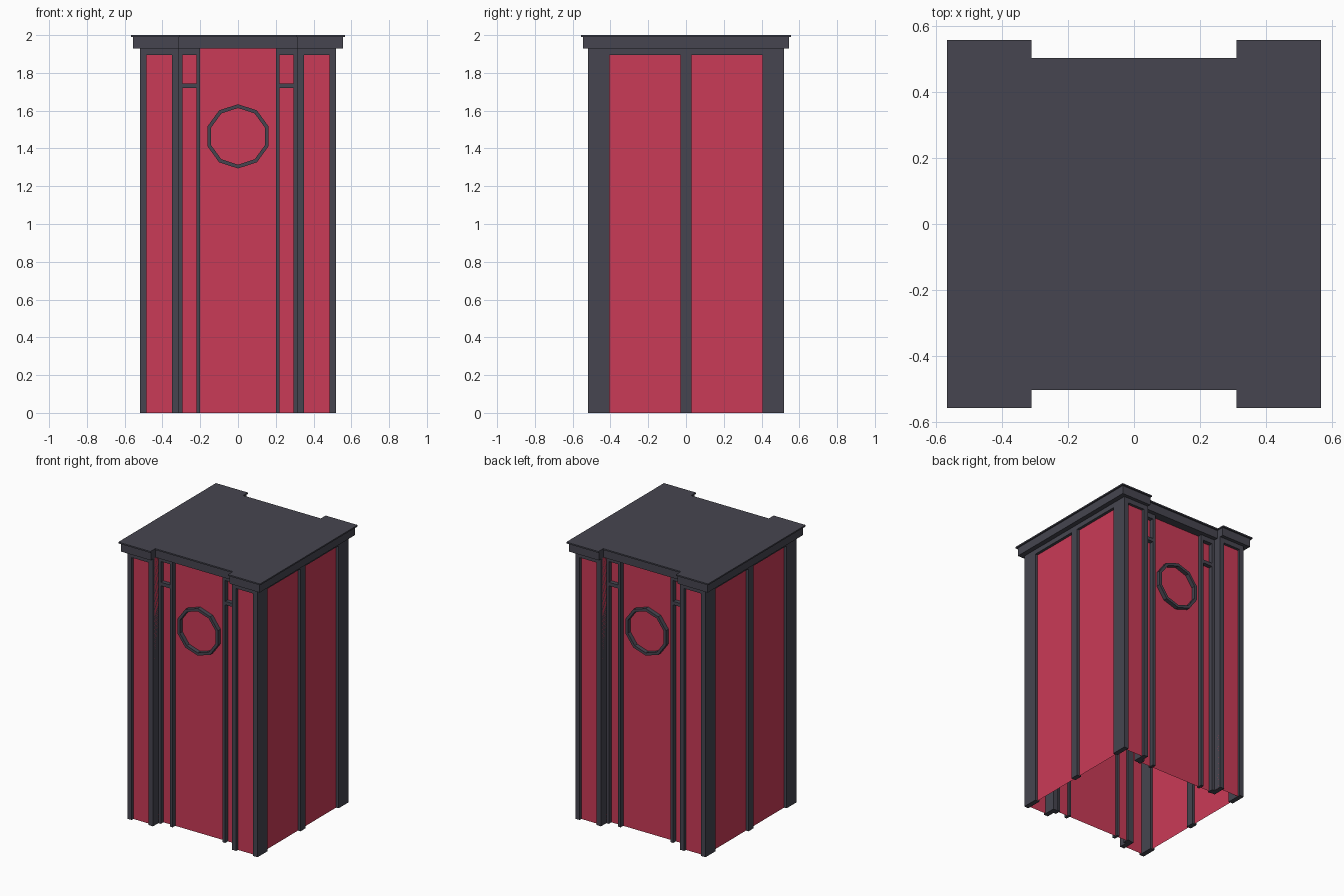
import bpy, bmesh, math

cube = bpy.data.objects.get("Cube")
if cube:
    bpy.data.objects.remove(cube, do_unlink=True)


def material(name, rgb):
    m = bpy.data.materials.new(name)
    m.use_nodes = True
    m.diffuse_color = (*rgb, 1)
    m.node_tree.nodes["Principled BSDF"].inputs["Base Color"].default_value = (*rgb, 1)
    return m


RED = material("crimson panel", (0.59, 0.043, 0.095))
DARK = material("charcoal trim", (0.061, 0.06, 0.08))


def finish(name, bm, mat):
    bmesh.ops.recalc_face_normals(bm, faces=bm.faces[:])
    me = bpy.data.meshes.new(name)
    bm.to_mesh(me)
    bm.free()
    me.materials.append(mat)
    ob = bpy.data.objects.new(name, me)
    bpy.context.collection.objects.link(ob)
    return ob


def prism(name, outline, z0, z1, mat, capped=True):
    """Extrude a plan outline upwards, open or closed at the ends."""
    bm = bmesh.new()
    low = [bm.verts.new((x, y, z0)) for x, y in outline]
    high = [bm.verts.new((x, y, z1)) for x, y in outline]
    n = len(outline)
    for i in range(n):
        j = (i + 1) % n
        bm.faces.new((low[i], low[j], high[j], high[i]))
    if capped:
        bm.faces.new(low[::-1])
        bm.faces.new(high)
    return finish(name, bm, mat)


def box(name, x, y, z, mat=DARK):
    return prism(name, [(x[0], y[0]), (x[1], y[0]), (x[1], y[1]), (x[0], y[1])], *z, mat)


def span(side, a, b):
    return tuple(sorted((side * a, side * b)))


def notched(x, y, nx, ny):
    """Rectangle with a shallow recess in the middle of the front and back."""
    half = [(-x, -y), (-nx, -y), (-nx, -ny), (nx, -ny), (nx, -y), (x, -y)]
    return half + [(-px, -py) for px, py in half]


HEAD, TOP = 1.895, 1.93      # underside of headers, underside of roof
WALL, FACE = 0.50, 0.52      # wall plane, trim plane
RECESS, TRIM = 0.43, 0.46    # recessed wall plane, recessed trim plane

# Thin red shell, open at the bottom
prism("wall_shell", notched(WALL, WALL, 0.315, RECESS), 0, TOP, RED, capped=False)

# Roof body and its thin overhanging lid
prism("roof_body", notched(0.555, 0.545, 0.315, 0.49), TOP, 1.99, DARK)
prism("roof_lid", notched(0.566, 0.557, 0.31, 0.502), 1.99, 2.0, DARK)

for sx, xn in ((1, "left"), (-1, "right")):
    # Side face: centre post and header
    box(f"{xn}_centre_post", span(sx, 0.485, FACE), (-0.03, 0.03), (0, TOP))
    box(f"{xn}_header", span(sx, 0.485, FACE), (-0.405, 0.405), (HEAD, TOP))
    for sy, yn in ((-1, "front"), (1, "back")):
        tag = f"{yn}_{xn}"
        # Corner post, bay post and header of the outer bay
        box(f"{tag}_corner_post", span(sx, 0.485, FACE), span(sy, 0.405, FACE), (0, TOP))
        box(f"{tag}_bay_post", span(sx, 0.315, 0.35), span(sy, 0.42, FACE), (0, TOP))
        box(f"{tag}_bay_header", span(sx, 0.35, 0.485), span(sy, 0.485, FACE), (HEAD, TOP))
        # Narrow framed strip beside the central panel
        box(f"{tag}_strip_outer", span(sx, 0.295, 0.315), span(sy, 0.415, TRIM), (0, TOP))
        box(f"{tag}_strip_inner", span(sx, 0.20, 0.22), span(sy, 0.415, TRIM), (0, TOP))
        box(f"{tag}_strip_header", span(sx, 0.22, 0.295), span(sy, 0.415, TRIM), (HEAD, TOP))
        box(f"{tag}_strip_rail", span(sx, 0.22, 0.295), span(sy, 0.415, TRIM), (1.72, 1.745))


def ring(name, sy, outer=0.17, inner=0.15, cz=1.464, sides=10):
    """Ten-sided frame standing proud of the central panel."""
    bm = bmesh.new()
    section = [(outer, 0.415), (outer, TRIM), (inner, TRIM), (inner, 0.415)]
    loops = []
    for i in range(sides):
        a = 2 * math.pi * i / sides
        loops.append([bm.verts.new((r * math.sin(a), sy * y, cz + r * math.cos(a)))
                      for r, y in section])
    for i in range(sides):
        p, q = loops[i], loops[(i + 1) % sides]
        for k in range(4):
            m = (k + 1) % 4
            bm.faces.new((p[k], q[k], q[m], p[m]))
    return finish(name, bm, DARK)


ring("front_round_frame", -1)
ring("back_round_frame", 1)
